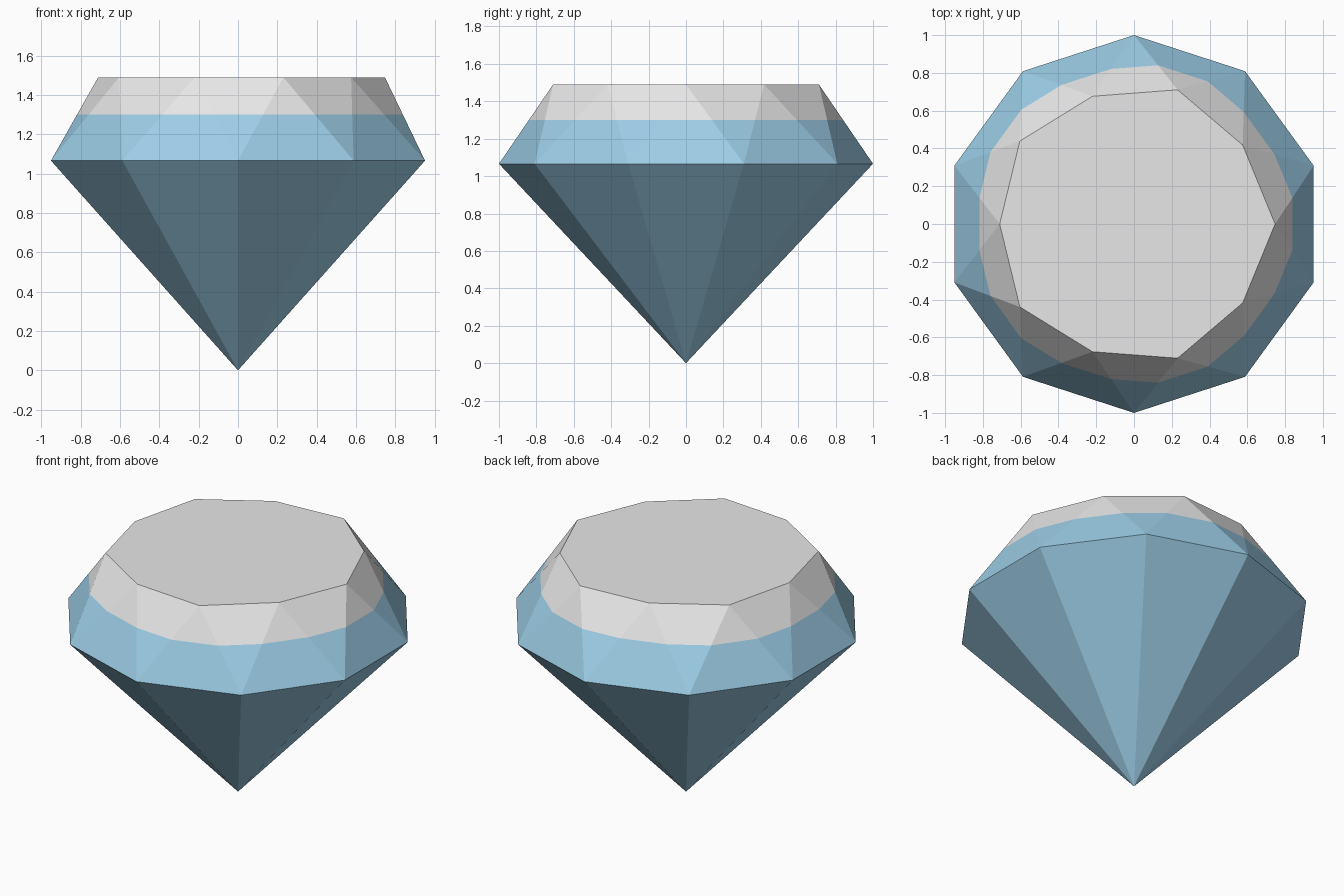
import bpy
import bmesh
from math import cos, sin, radians

SIDES = 10
STEP = 360 / SIDES
GIRDLE_Z, BAND_Z, TABLE_Z = 1.066, 1.30, 1.49

cube = bpy.data.objects.get("Cube")
if cube:
    bpy.data.objects.remove(cube)


def material(name, color):
    mat = bpy.data.materials.new(name)
    mat.use_nodes = True
    mat.diffuse_color = color
    mat.node_tree.nodes["Principled BSDF"].inputs["Base Color"].default_value = color
    return mat


def ring(bm, radii, z, offset=0):
    """Ring of vertices whose radius alternates through the given radii."""
    verts = []
    for i in range(SIDES):
        a = radians(i * STEP + offset)
        r = radii[i % len(radii)]
        verts.append(bm.verts.new((r * cos(a), r * sin(a), z)))
    return verts


def finish(name, bm, mats):
    bmesh.ops.recalc_face_normals(bm, faces=bm.faces)
    mesh = bpy.data.meshes.new(name)
    bm.to_mesh(mesh)
    bm.free()
    for mat in mats:
        mesh.materials.append(mat)
    obj = bpy.data.objects.new(name, mesh)
    bpy.context.collection.objects.link(obj)
    return obj


blue = material("gem_blue", (0.345, 0.63, 0.82, 1))
pale = material("pale_grey", (0.8, 0.8, 0.8, 1))

# Gem: pointed pavilion, triangular crown facets and flat table in one closed shell
bm = bmesh.new()
table = ring(bm, (0.747, 0.711), TABLE_Z)
girdle = ring(bm, (1.0,), GIRDLE_Z, STEP / 2)
tip = bm.verts.new((0, 0, 0))
bm.faces.new(table)
for i in range(SIDES):
    j = (i + 1) % SIDES
    bm.faces.new((girdle[i], table[j], table[i]))
    bm.faces.new((girdle[i], girdle[j], table[j]))
    bm.faces.new((tip, girdle[j], girdle[i]))

# Cut the crown at the colour line, then colour the faces by height
bmesh.ops.bisect_plane(bm, geom=bm.verts[:] + bm.edges[:] + bm.faces[:],
                       plane_co=(0, 0, BAND_Z), plane_no=(0, 0, 1))
for face in bm.faces:
    face.material_index = int(face.calc_center_median().z > BAND_Z)
finish("gemstone", bm, (blue, pale))
